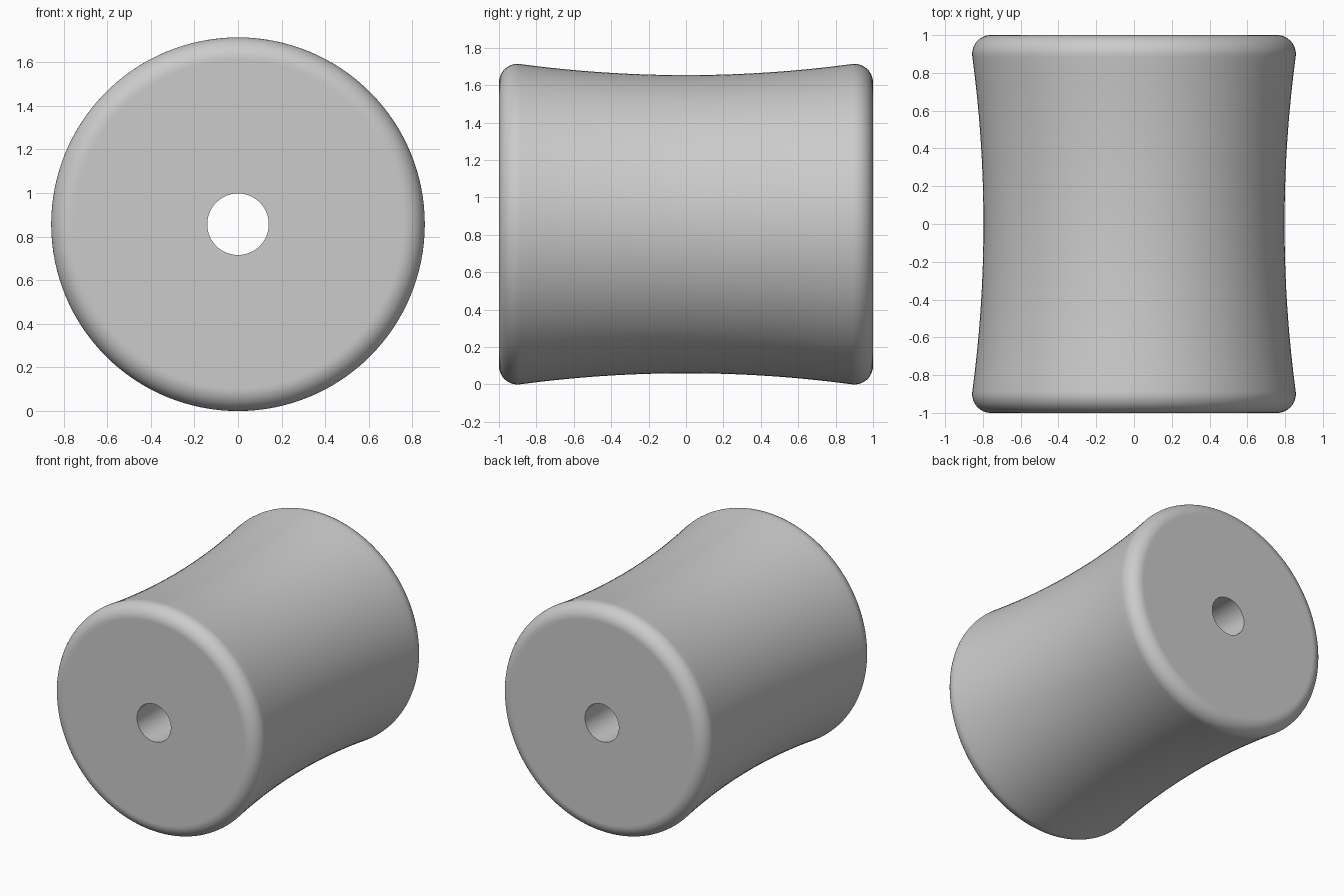
import bpy
import bmesh
from math import sin, cos, asin, pi, radians
from mathutils import Vector

if "Cube" in bpy.data.objects:
    bpy.data.objects.remove(bpy.data.objects["Cube"], do_unlink=True)

RADIUS = 0.857   # widest radius, also the axis height
WAIST = 0.797    # radius at mid length
BORE = 0.141
FILLET = 0.1
SEGMENTS = 128

# Plain grey material
grey = bpy.data.materials.new("plain grey")
grey.use_nodes = True
colour = (0.6, 0.6, 0.6, 1)
grey.diffuse_color = colour
grey.node_tree.nodes["Principled BSDF"].inputs["Base Color"].default_value = colour

# Concave arc, tangent to the rounded rim
rim_y, rim_r = 1 - FILLET, RADIUS - FILLET
rise = rim_r - WAIST
sweep = (rim_y ** 2 + rise ** 2 - FILLET ** 2) / (2 * (rise + FILLET))
tilt = asin(rim_y / (sweep + FILLET))

# Half profile as (y, radius): waist, rim, end face, bore
half = []
for i in range(17):
    a = tilt * i / 16
    half.append((sweep * sin(a), WAIST + sweep * (1 - cos(a))))
for i in range(1, 15):
    a = (pi / 2 + tilt) * (1 - i / 14)
    half.append((rim_y + FILLET * cos(a), rim_r + FILLET * sin(a)))
half += [(1, rim_r - 0.006), (1, BORE)]
profile = half + [(-y, r) for y, r in reversed(half[1:])]

# Lathe the closed profile around the y axis
bm = bmesh.new()
verts = [bm.verts.new((0, y, RADIUS + r)) for y, r in profile]
edges = [bm.edges.new((v, verts[i - 1])) for i, v in enumerate(verts)]
bmesh.ops.spin(bm, geom=verts + edges, cent=Vector((0, 0, RADIUS)), axis=(0, 1, 0),
               angle=2 * pi, steps=SEGMENTS, use_merge=True)
bmesh.ops.remove_doubles(bm, verts=bm.verts, dist=0.0001)
bmesh.ops.recalc_face_normals(bm, faces=bm.faces)

mesh = bpy.data.meshes.new("concave_roller")
bm.to_mesh(mesh)
bm.free()
mesh.materials.append(grey)
roller = bpy.data.objects.new("concave_roller", mesh)
bpy.context.collection.objects.link(roller)

# Smooth shading with crisp bore edges
bpy.ops.object.select_all(action="DESELECT")
roller.select_set(True)
bpy.context.view_layer.objects.active = roller
bpy.ops.object.shade_smooth_by_angle(angle=radians(30))
